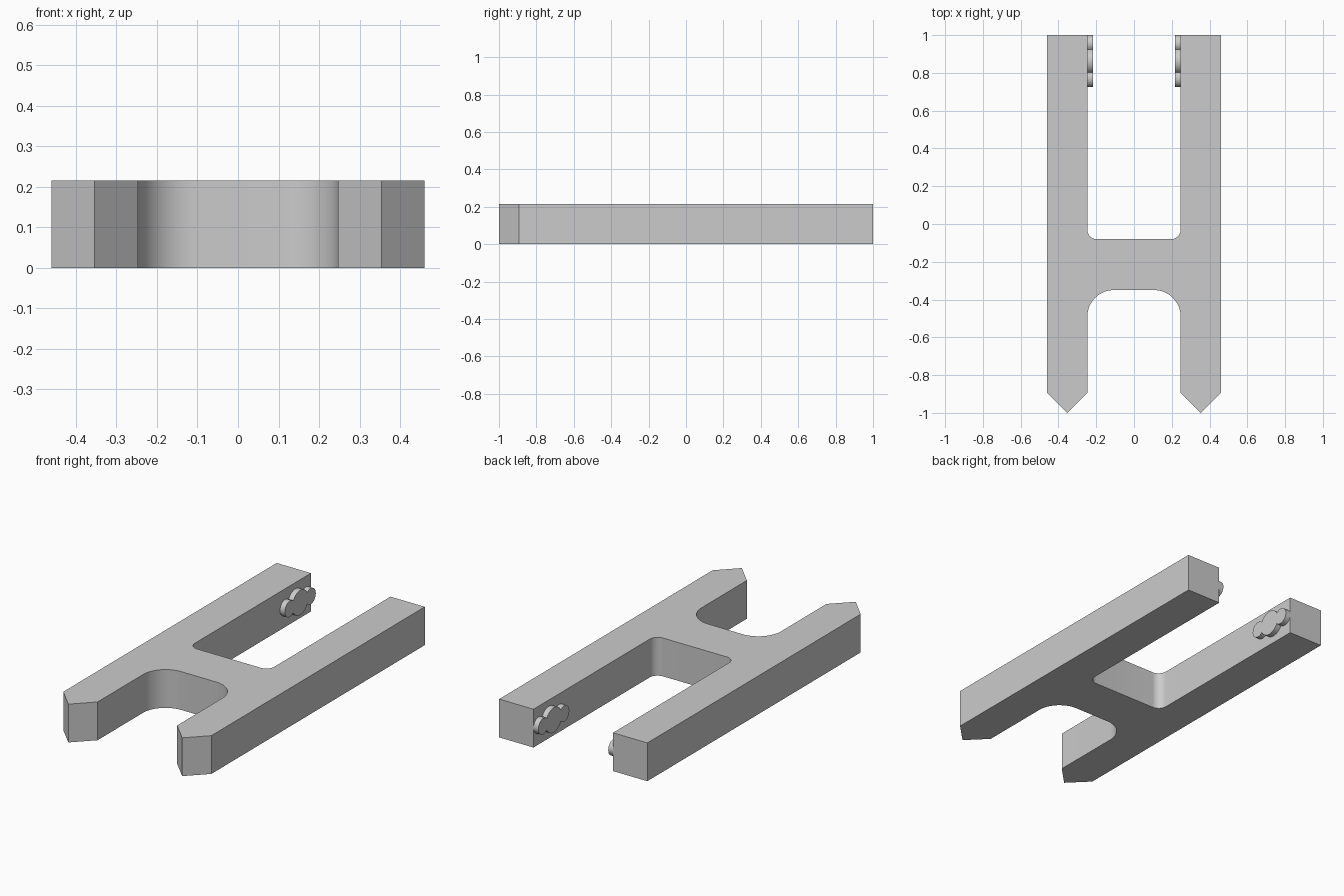
import bpy, bmesh
from math import radians, cos, sin
from mathutils import Vector

if "Cube" in bpy.data.objects:
    bpy.data.objects.remove(bpy.data.objects["Cube"], do_unlink=True)

HEIGHT = 0.215
OUTER, INNER = 0.46, 0.247

grey = bpy.data.materials.new("plain grey")
grey.use_nodes = True
grey.diffuse_color = (0.6, 0.6, 0.6, 1)
grey.node_tree.nodes["Principled BSDF"].inputs["Base Color"].default_value = (0.6, 0.6, 0.6, 1)


def arc(cx, cy, r, start, end, steps=12):
    angles = [radians(start + (end - start) * i / steps) for i in range(steps + 1)]
    return [(cx + r * cos(a), cy + r * sin(a)) for a in angles]


def extrude_outline(name, points, direction):
    """Closed prism from a list of 3D points."""
    bm = bmesh.new()
    face = bm.faces.new([bm.verts.new(p) for p in points])
    result = bmesh.ops.extrude_face_region(bm, geom=[face], use_keep_orig=True)
    moved = [v for v in result["geom"] if isinstance(v, bmesh.types.BMVert)]
    bmesh.ops.translate(bm, verts=moved, vec=Vector(direction))
    bmesh.ops.recalc_face_normals(bm, faces=bm.faces)
    mesh = bpy.data.meshes.new(name)
    bm.to_mesh(mesh)
    bm.free()
    obj = bpy.data.objects.new(name, mesh)
    bpy.context.collection.objects.link(obj)
    mesh.materials.append(grey)
    bpy.ops.object.select_all(action="DESELECT")
    obj.select_set(True)
    bpy.context.view_layer.objects.active = obj
    bpy.ops.object.shade_smooth_by_angle(angle=radians(28))
    return obj


# Fork body: left half of the outline from back to front, then mirrored
BACK_R, FRONT_R = 0.05, 0.14
BACK_Y, FRONT_Y = -0.08, -0.35
half = arc(INNER - BACK_R, BACK_Y + BACK_R, BACK_R, -90, 0)
half += [(INNER, 1), (OUTER, 1), (OUTER, -0.893),
         ((INNER + OUTER) / 2, -1), (INNER, -0.893)]
half += arc(INNER - FRONT_R, FRONT_Y - FRONT_R, FRONT_R, 0, 90, 16)
outline = half + [(-x, y) for x, y in reversed(half)]
extrude_outline("fork_body", [(x, y, 0) for x, y in outline], (0, 0, HEIGHT))

# Three-lobed catches on the inner faces of the two long arms
MID_Y, MID_Z, LOBE = 0.8625, 0.11, 0.0925
profile = arc(LOBE, 0, 0.045, -136, 136, 20)
profile += arc(0, 0, 0.07, 31, 149)
profile += arc(-LOBE, 0, 0.045, 44, 316, 20)
profile += arc(0, 0, 0.07, 211, 329)
for side, label in ((1, "left"), (-1, "right")):
    points = [(side * (INNER + 0.01), MID_Y + u, MID_Z + v) for u, v in profile]
    extrude_outline(label + "_catch", points, (-side * 0.04, 0, 0))
